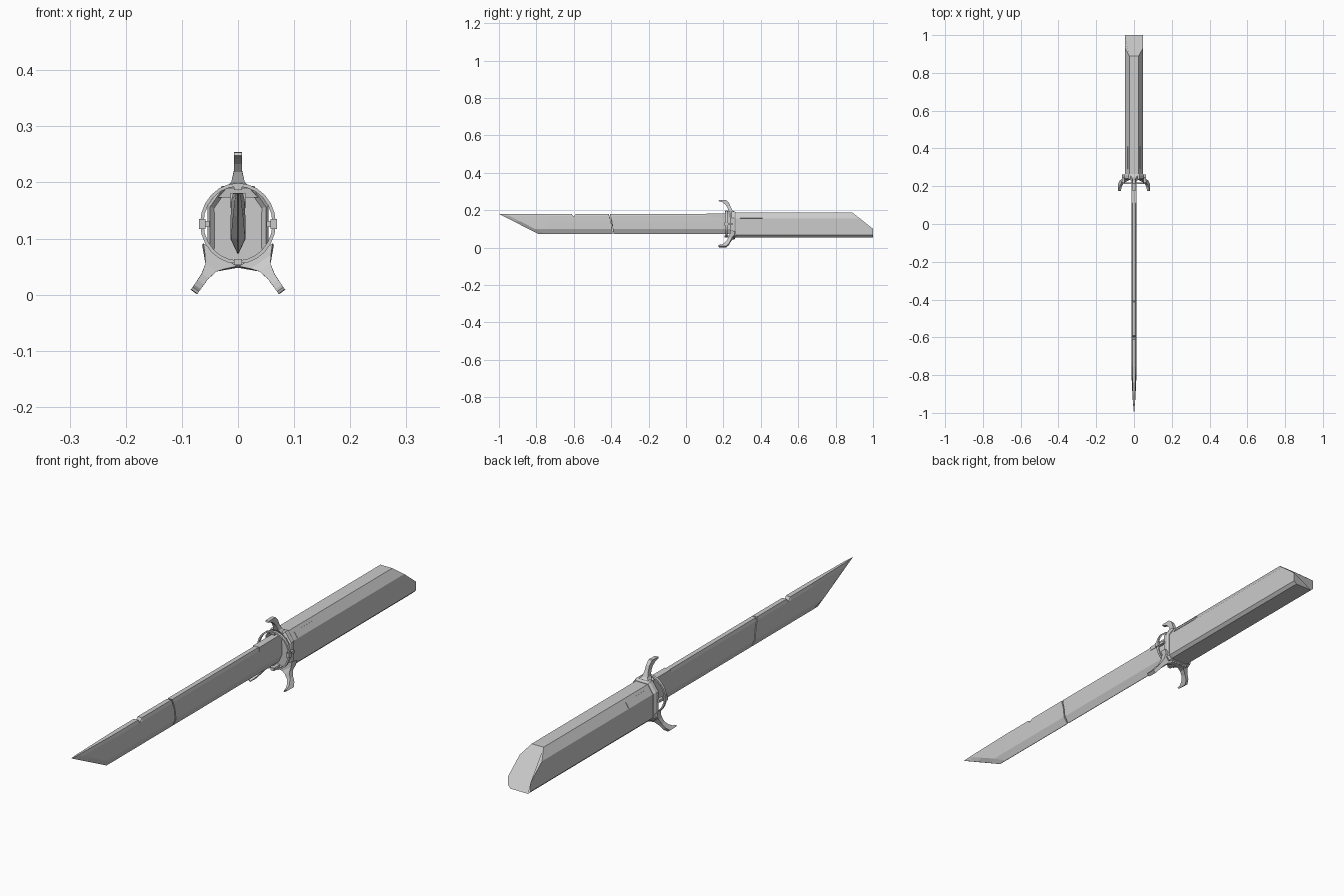
import bpy, bmesh
from math import sin, cos, pi, radians
from mathutils import Vector, Matrix

if "Cube" in bpy.data.objects:
    bpy.data.objects.remove(bpy.data.objects["Cube"])

def finish(bm, name):
    bmesh.ops.recalc_face_normals(bm, faces=bm.faces)
    me = bpy.data.meshes.new(name)
    bm.to_mesh(me)
    bm.free()
    ob = bpy.data.objects.new(name, me)
    bpy.context.collection.objects.link(ob)
    return ob

def loft(name, rings, closed=False):
    """Skin a list of equal-length vertex rings, capped unless closed."""
    bm = bmesh.new()
    vs = [[bm.verts.new(p) for p in r] for r in rings]
    n = len(vs[0])
    pairs = list(zip(vs, vs[1:])) + ([(vs[-1], vs[0])] if closed else [])
    for a, b in pairs:
        for i in range(n):
            j = (i + 1) % n
            bm.faces.new((a[i], a[j], b[j], b[i]))
    if not closed:
        bm.faces.new(vs[0])
        bm.faces.new(vs[-1])
    return finish(bm, name)

def box(name, center, size, angle=0):
    bm = bmesh.new()
    bmesh.ops.create_cube(bm, size=1)
    m = Matrix.Translation(center) @ Matrix.Rotation(angle, 4, 'Y') @ Matrix.Diagonal((*size, 1))
    bm.transform(m)
    return finish(bm, name)

# Blade: cross-section levels (z, half thickness), edge at the bottom
LEVELS = [(.073, .001), (.1, .0135), (.14, .013), (.168, .012), (.18, .009)]

def blade_ring(ys, scale=(1,) * 5, top=.18):
    if not isinstance(ys, (list, tuple)):
        ys = [ys] * 5
    pts = [(x * s, y, min(z, top)) for (z, x), y, s in zip(LEVELS, ys, scale)]
    return pts + [(-x, y, z) for x, y, z in reversed(pts)]

slant = [-.79 - (z - .073) / .107 * .21 for z, _ in LEVELS]
jag = [-.392, -.396, -.401, -.41, -.413]
loft("blade_front", [
    blade_ring(slant, (.5, .06, .06, .06, .08)),
    blade_ring([y + .035 for y in slant], (1, .95, .7, .5, .4)),
    blade_ring(-.74),
    blade_ring(-.612), blade_ring(-.604, top=.169),
    blade_ring(-.598, top=.169), blade_ring(-.59),
    blade_ring(jag)])
loft("blade_rear", [blade_ring([y + .005 for y in jag]), blade_ring(.245)])

# Wedge collar gripping the spine near the guard
loft("spine_collar", [
    [(-.013, y, z0), (.013, y, z0), (.013, y, .181), (-.013, y, .181)]
    for y, z0 in ((.11, .166), (.17, .163), (.245, .155))])

# Grip: chamfered prism with a slanted pommel end
HALF = [(.036, .055), (.047, .066), (.047, .1), (.047, .155), (.025, .187)]

def section(y, grow=0.0):
    s = 1 + grow / .047
    sz = 1 + grow / .066
    f = y if callable(y) else (lambda z: y)
    pts = [(x * s, f(z), .121 + (z - .121) * sz) for x, z in HALF]
    return pts + [(-x, yy, z) for x, yy, z in reversed(pts)]

loft("grip", [section(.25), section(lambda z: min(1, .89 + (.187 - z) * 1.27))])

# Small raised panels on the upper slopes of the grip
for sx, side in ((1, "right"), (-1, "left")):
    box("grip_panel_" + side, (sx * .0395, .35, .1665), (.0025, .12, .024),
        angle=-sx * radians(34.5))

# Guard: flange with recessed face around the blade
flange = loft("guard_flange", [section(.236, .003), section(.242, .007),
                               section(.258, .007), section(.266, .002)])
bm = bmesh.new()
bm.from_mesh(flange.data)
front = min((f for f in bm.faces), key=lambda f: f.calc_center_median().y)
bmesh.ops.inset_region(bm, faces=[front], thickness=.008)
bmesh.ops.translate(bm, verts=front.verts, vec=(0, .008, 0))
bm.to_mesh(flange.data)
bm.free()

# Oval ring standing in front of the flange
rings = []
for i in range(24):
    a = 2 * pi * i / 24
    c, s = cos(a), sin(a)
    rings.append([((.0645 + d) * c, y, .127 + (.069 + d) * s)
                  for d, y in ((-.003, .211), (.003, .211), (.003, .221), (-.003, .221))])
loft("guard_ring", rings, closed=True)

# Clips tying the ring to the flange
for sx, side in ((1, "right"), (-1, "left")):
    box("ring_clip_" + side, (sx * .0635, .216, .126), (.012, .018, .017))
    box("ring_strut_" + side, (sx * .057, .233, .126), (.012, .03, .010))
box("ring_clip_bottom", (0, .224, .058), (.014, .036, .011))
box("ring_clip_top", (0, .226, .191), (.014, .034, .008))

# Three curved prongs: (outer y, outer r, inner y, inner r, half width)
PRONG = [(.262, .060, .236, .056, .036), (.260, .074, .234, .071, .022),
         (.247, .084, .226, .084, .012), (.237, .104, .219, .102, .0075),
         (.230, .122, .207, .116, .007), (.214, .137, .193, .126, .007),
         (.176, .136, .174, .131, .007)]
for name, ang in (("top", 0), ("right", 145), ("left", -145)):
    rot = Matrix.Rotation(radians(ang), 4, 'Y')
    rings = []
    for yo, ro, yi, ri, w in PRONG:
        pts = ((-w, yo, ro), (w, yo, ro), (w, yi, ri), (-w, yi, ri))
        rings.append([rot @ Vector(p) + Vector((0, 0, .117)) for p in pts])
    loft("guard_prong_" + name, rings)
